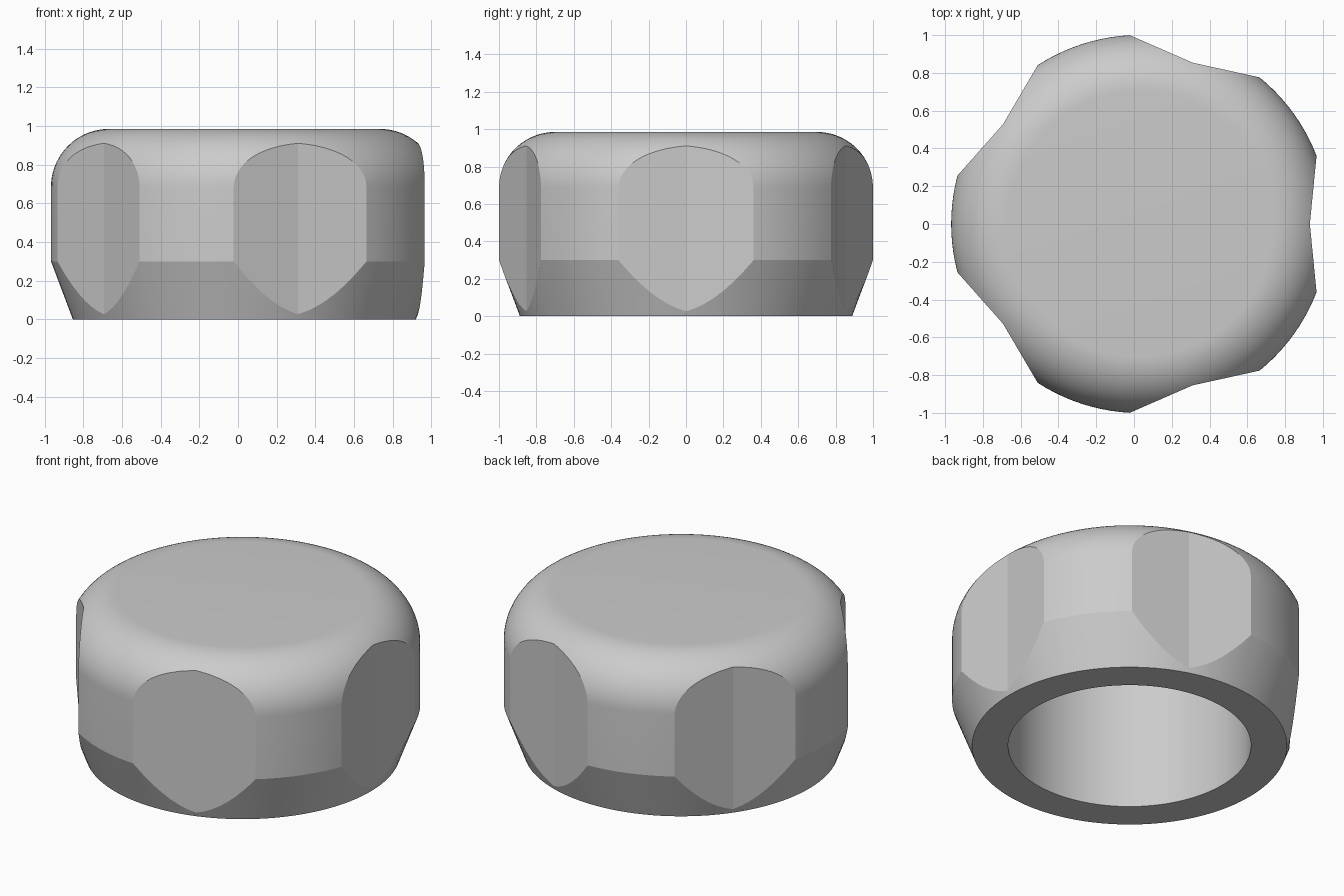
import bpy, bmesh, math
from mathutils import Matrix, Vector

if "Cube" in bpy.data.objects:
    bpy.data.objects.remove(bpy.data.objects["Cube"], do_unlink=True)

CENTRE_X = 0.033
RADIUS, HEIGHT, FILLET = 1.001, 0.985, 0.3
BASE_RADIUS, CONE_TOP = 0.888, 0.3
BORE_RADIUS, BORE_DEPTH = 0.685, 0.8
SEGMENTS, GRIPS = 120, 5


def make_object(name, bm):
    bmesh.ops.recalc_face_normals(bm, faces=bm.faces)
    mesh = bpy.data.meshes.new(name)
    bm.to_mesh(mesh)
    bm.free()
    obj = bpy.data.objects.new(name, mesh)
    obj.location.x = CENTRE_X
    bpy.context.collection.objects.link(obj)
    return obj


# Knob body: bored base, tapered skirt, straight band and rounded top
profile = [(0, BORE_DEPTH), (BORE_RADIUS, BORE_DEPTH), (BORE_RADIUS, 0),
           (BASE_RADIUS, 0), (RADIUS, CONE_TOP)]
for i in range(19):
    a = math.pi / 2 * i / 18
    profile.append((RADIUS - FILLET + FILLET * math.cos(a),
                    HEIGHT - FILLET + FILLET * math.sin(a)))
profile.append((0, HEIGHT))

bm = bmesh.new()
verts = [bm.verts.new((r, 0, z)) for r, z in profile]
edges = [bm.edges.new(pair) for pair in zip(verts, verts[1:])]
bmesh.ops.spin(bm, geom=verts + edges, axis=(0, 0, 1), cent=(0, 0, 0),
               angle=2 * math.pi, steps=SEGMENTS)
bmesh.ops.remove_doubles(bm, verts=bm.verts, dist=0.0001)
bmesh.ops.dissolve_limit(bm, angle_limit=0.001, verts=bm.verts, edges=bm.edges)
knob = make_object("knob_body", bm)

# Shallow V-shaped finger grips, evenly spaced around the side
bm = bmesh.new()
outline = [(0.898, 0), (0.947, -0.5), (1.3, -0.5), (1.3, 0.5), (0.947, 0.5)]
for i in range(GRIPS):
    turn = Matrix.Rotation(2 * math.pi * i / GRIPS, 3, 'Z')
    face = bm.faces.new([bm.verts.new(turn @ Vector((x, y, -0.2)))
                         for x, y in outline])
    made = bmesh.ops.extrude_face_region(bm, geom=[face])["geom"]
    bmesh.ops.translate(bm, vec=(0, 0, 1.5),
                        verts=[v for v in made if isinstance(v, bmesh.types.BMVert)])
cutter = make_object("grip_cutter", bm)
cutter.hide_render = True

cut = knob.modifiers.new("grips", 'BOOLEAN')
cut.operation = 'DIFFERENCE'
cut.solver = 'EXACT'
cut.object = cutter

# Material
grey = bpy.data.materials.new("light_grey")
grey.use_nodes = True
colour = (0.6, 0.6, 0.6, 1)
grey.diffuse_color = colour
grey.node_tree.nodes["Principled BSDF"].inputs["Base Color"].default_value = colour
knob.data.materials.append(grey)
cutter.data.materials.append(grey)

# Apply the cut, then smooth the round surfaces and keep the edges crisp
bpy.ops.object.select_all(action='DESELECT')
bpy.context.view_layer.objects.active = knob
knob.select_set(True)
bpy.ops.object.modifier_apply(modifier=cut.name)
bpy.data.objects.remove(cutter, do_unlink=True)
bpy.ops.object.shade_smooth_by_angle(angle=math.radians(8))
